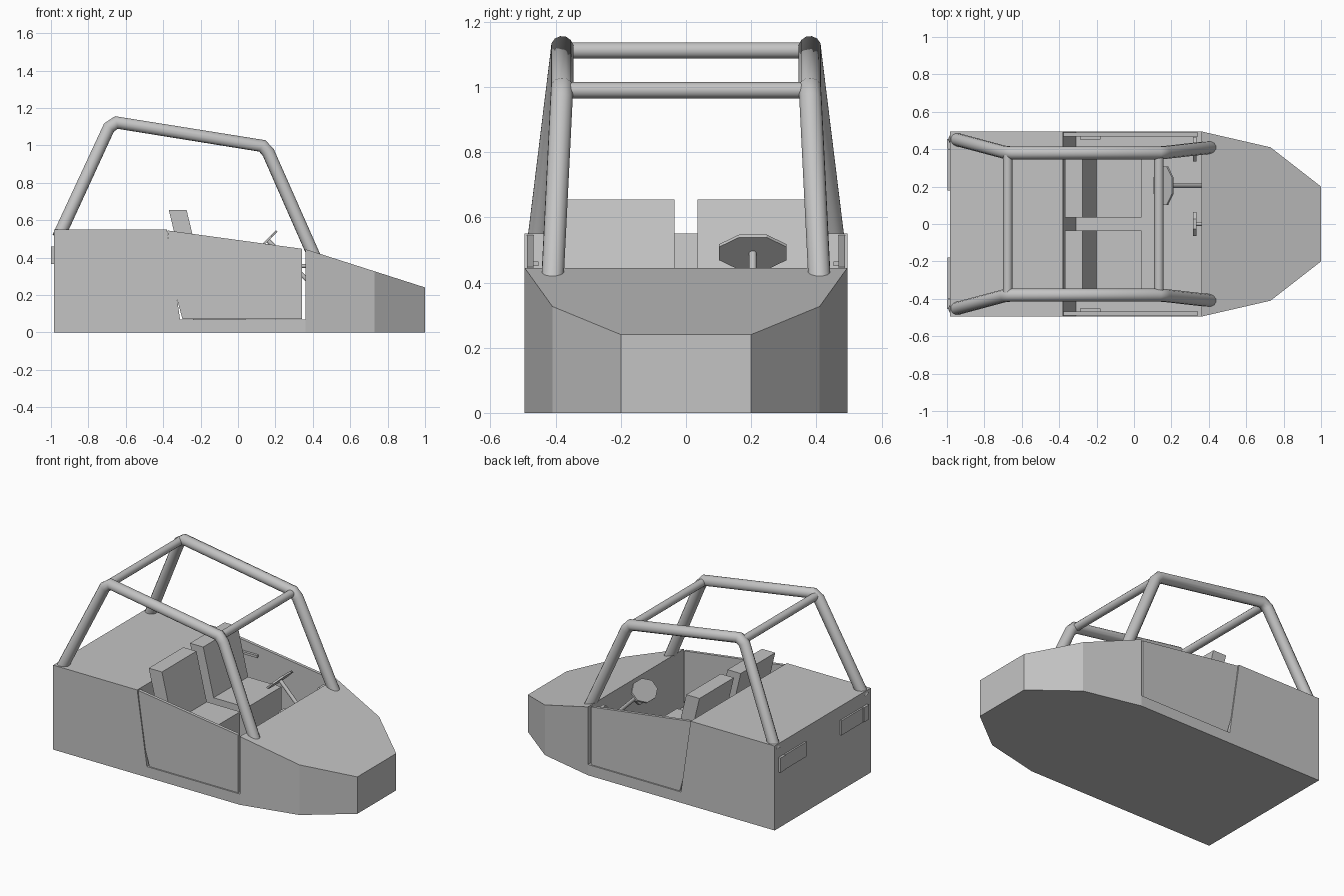
import bpy, bmesh, math
from mathutils import Vector

if "Cube" in bpy.data.objects:
    bpy.data.objects.remove(bpy.data.objects["Cube"])

grey = bpy.data.materials.new("plain grey")
grey.diffuse_color = (0.55, 0.55, 0.55, 1)
grey.use_nodes = True
grey.node_tree.nodes["Principled BSDF"].inputs["Base Color"].default_value = grey.diffuse_color


def prism(name, pts, lo, hi, place):
    """Extrude a 2D outline; place(a, b, t) turns outline point and depth into xyz."""
    bm = bmesh.new()
    ends = [[bm.verts.new(place(a, b, t)) for a, b in pts] for t in (lo, hi)]
    bm.faces.new(ends[0])
    bm.faces.new(ends[1][::-1])
    for i in range(len(pts)):
        j = (i + 1) % len(pts)
        bm.faces.new((ends[0][i], ends[1][i], ends[1][j], ends[0][j]))
    bmesh.ops.recalc_face_normals(bm, faces=bm.faces)
    me = bpy.data.meshes.new(name)
    bm.to_mesh(me)
    bm.free()
    me.materials.append(grey)
    ob = bpy.data.objects.new(name, me)
    bpy.context.collection.objects.link(ob)
    return ob


def side(name, pts, y0, y1):
    """Side profile in x and z, extruded across y."""
    return prism(name, pts, y0, y1, lambda a, b, t: (a, t, b))


def box(name, x0, x1, y0, y1, z0, z1):
    return side(name, [(x0, z0), (x1, z0), (x1, z1), (x0, z1)], y0, y1)


def tube(name, pts, r):
    cu = bpy.data.curves.new(name, 'CURVE')
    cu.dimensions = '3D'
    cu.bevel_depth = r
    cu.bevel_resolution = 4
    cu.use_fill_caps = True
    sp = cu.splines.new('POLY')
    sp.points.add(len(pts) - 1)
    for p, co in zip(sp.points, pts):
        p.co = (*co, 1)
    cu.materials.append(grey)
    ob = bpy.data.objects.new(name, cu)
    bpy.context.collection.objects.link(ob)
    return ob


def disc(name, centre, u, v, ru, rv, thick):
    """Thin octagonal plate spanned by the directions u and v."""
    c, u, v = Vector(centre), Vector(u).normalized(), Vector(v).normalized()
    n = u.cross(v)
    k = 1 / math.cos(math.pi / 8)
    pts = [(ru * k * math.cos(a), rv * k * math.sin(a))
           for a in (math.pi / 8 + i * math.pi / 4 for i in range(8))]
    return prism(name, pts, -thick / 2, thick / 2, lambda a, b, t: c + u * a + v * b + n * t)


# rear deck and floor
side("rear_body", [(-0.985, 0), (0.36, 0), (0.36, 0.07), (-0.31, 0.07),
                   (-0.38, 0.55), (-0.985, 0.55)], -0.495, 0.495)

# tapered nose with sloping hood
nose = [(0.36, -0.495), (0.73, -0.41), (1.0, -0.2), (1.0, 0.2), (0.73, 0.41), (0.36, 0.495)]
prism("nose", nose, 0, 1, lambda a, b, t: (a, b, t * (0.445 - 0.32 * (a - 0.36))))

# roll cage cross bars
for name, x, z in (("rear_cross_bar", -0.675, 1.112), ("front_cross_bar", 0.133, 0.99)):
    tube(name, [(x, -0.38, z), (x, 0.38, z)], 0.025)

door = [(-0.377, 0.545), (-0.343, 0.24), (-0.297, 0.071), (0.342, 0.071), (0.342, 0.447)]
for s, label in ((-1, "right"), (1, "left")):
    # roll cage side rail
    tube(label + "_roll_bar", [(-0.96, s * 0.455, 0.51), (-0.69, s * 0.383, 1.095),
                               (-0.65, s * 0.38, 1.122), (0.13, s * 0.38, 0.997),
                               (0.162, s * 0.382, 0.962), (0.41, s * 0.41, 0.40)], 0.035)
    # door with inner handle
    side(label + "_door", door, s * 0.468, s * 0.488)
    box(label + "_door_handle", -0.29, -0.18, s * 0.452, s * 0.47, 0.45, 0.465)
    # seat
    box(label + "_seat_cushion", -0.24, 0.04, s * 0.035, s * 0.39, 0.07, 0.345)
    side(label + "_seat_back", [(-0.275, 0.655), (-0.37, 0.655), (-0.27, 0.24), (-0.175, 0.24)],
         s * 0.035, s * 0.39)
    # tail light in two sections
    box(label + "_tail_light", -0.996, -0.98, s * 0.18, s * 0.40, 0.365, 0.46)
    box(label + "_tail_light_outer", -1.0, -0.98, s * 0.405, s * 0.455, 0.365, 0.46)

# steering wheel and column
disc("steering_wheel", (0.158, 0.205, 0.493), (0, 1, 0), (1, 0, 1), 0.103, 0.07, 0.012)
tube("steering_column", [(0.158, 0.205, 0.493), (0.37, 0.205, 0.28)], 0.012)

# dashboard discs either side of the column
for y, label in ((0.0, "right"), (0.40, "left")):
    disc(label + "_dash_disc", (0.325, y, 0.355), (0, 1, 0), (0, 0, 1), 0.065, 0.065, 0.02)
    tube(label + "_dash_stem", [(0.325, y, 0.355), (0.365, y, 0.355)], 0.01)
